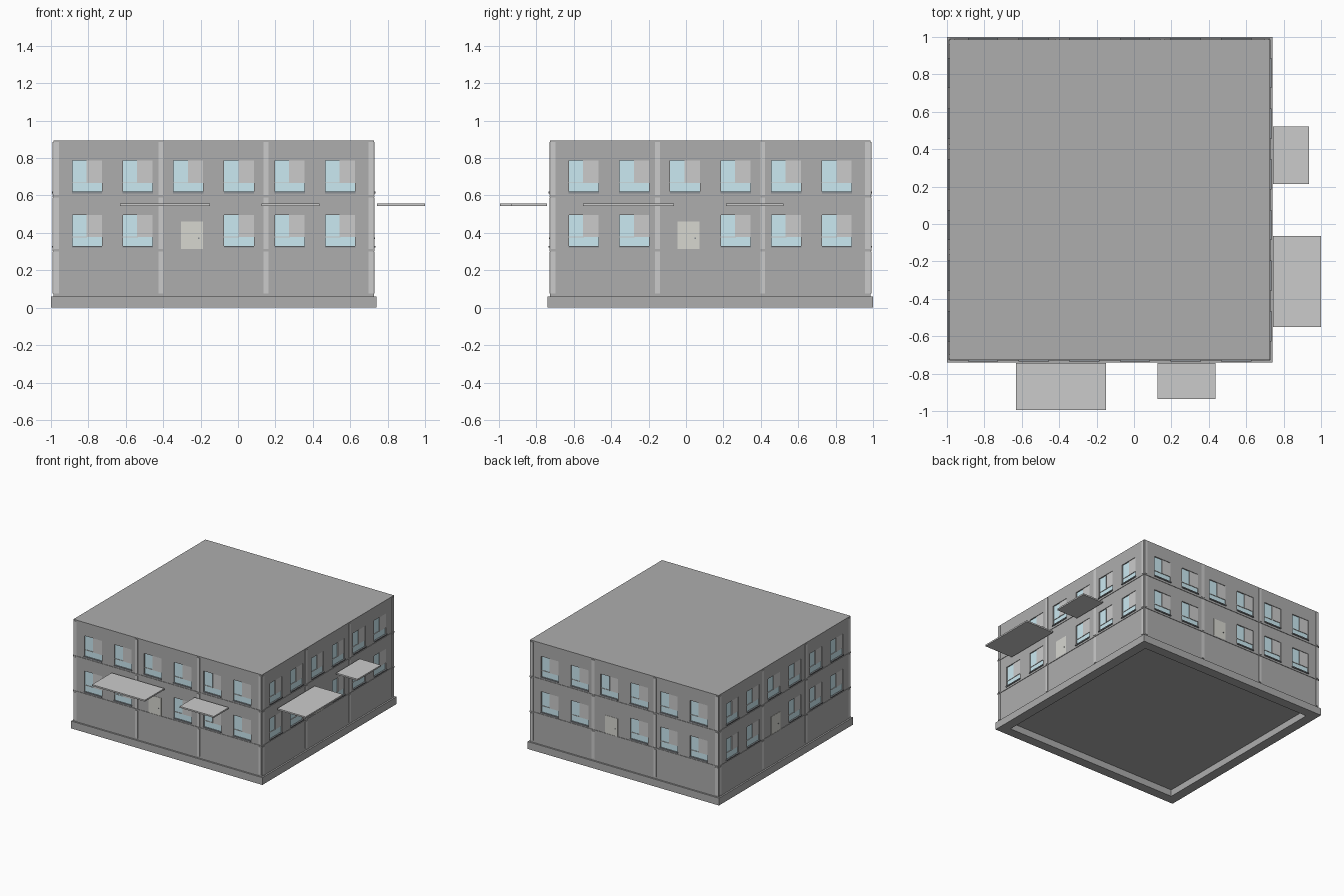
import bpy, bmesh
from mathutils import Matrix, Vector
from math import pi

if "Cube" in bpy.data.objects:
    bpy.data.objects.remove(bpy.data.objects["Cube"])

CX, CY = -0.13, 0.13      # building centre
H = 0.857                 # half width of the walls


def material(name, rgb):
    m = bpy.data.materials.new(name)
    m.diffuse_color = (*rgb, 1)
    m.use_nodes = True
    m.node_tree.nodes["Principled BSDF"].inputs["Base Color"].default_value = m.diffuse_color
    return m


WALL = material("wall_grey", (0.42, 0.42, 0.42))
LIGHT = material("light_grey", (0.68, 0.68, 0.68))
GLASS = material("pale_blue_glass", (0.60, 0.82, 0.89))
DARK = material("sill_grey", (0.25, 0.27, 0.29))
DOOR = material("door_cream", (0.68, 0.68, 0.63))


def boxes(name, spans, mat, around=False):
    """One object from (x0,x1,y0,y1,z0,z1) boxes; around = repeat on all four walls."""
    bm = bmesh.new()
    for x0, x1, y0, y1, z0, z1 in spans:
        size = Matrix.Diagonal((x1 - x0, y1 - y0, z1 - z0, 1))
        mid = Matrix.Translation(((x0 + x1) / 2, (y0 + y1) / 2, (z0 + z1) / 2))
        for k in range(4 if around else 1):
            spin = Matrix.Translation((CX, CY, 0)) @ Matrix.Rotation(k * pi / 2, 4, 'Z') if around else Matrix()
            bmesh.ops.create_cube(bm, size=1, matrix=spin @ mid @ size)
    me = bpy.data.meshes.new(name)
    bm.to_mesh(me)
    bm.free()
    me.materials.append(mat)
    ob = bpy.data.objects.new(name, me)
    bpy.context.collection.objects.link(ob)
    return ob


def panel(u0, u1, z0, z1, out, back=0.004):
    """Box on the front wall: u across, 'out' proud of the wall."""
    return (u0, u1, -H - out, -H + back, z0, z1)


# Main block and the hollow plinth ring under it
body = boxes("building_body", [(CX - H, CX + H, CY - H, CY + H, 0.055, 0.895)], WALL)
boxes("plinth", [(-0.87, 0.79, -0.87, -0.79, 0, 0.06)], WALL, True)

# Pilasters in three storeys with thin bands between them
pilasters = [panel(u - 0.013, u + 0.013, a, b, 0.004)
             for u in (-0.84, -0.283, 0.28, 0.84)
             for a, b in ((0.075, 0.3), (0.315, 0.588), (0.603, 0.885))]
boxes("pilasters", pilasters, LIGHT, True)
boxes("floor_bands", [panel(-H, H, z, z + 0.01, 0.004) for z in (0.303, 0.591)], WALL, True)

# Windows: recessed openings with glass, blind and sill
glass, blinds, sills, bars, holes = [], [], [], [], []
for row, z in enumerate((0.325, 0.615)):
    for i in range(6):
        if row == 0 and i == 2:
            continue          # the door stands here
        a = -0.677 + 0.2708 * i - 0.079
        holes.append(panel(a, a + 0.158, z, z + 0.171, 0.02, 0.012))
        glass.append(panel(a, a + 0.158, z, z + 0.171, -0.009, 0.014))
        blinds.append(panel(a + 0.08, a + 0.158, z + 0.052, z + 0.171, -0.004, 0.01))
        bars.append(panel(a, a + 0.08, z + 0.051, z + 0.055, -0.005, 0.01))
        bars.append(panel(a + 0.076, a + 0.08, z + 0.052, z + 0.171, -0.003, 0.01))
        sills.append(panel(a - 0.002, a + 0.16, z - 0.004, z + 0.005, 0.008))
cutter = boxes("window_cutter", holes, WALL, True)
cutter.hide_render = True
cutter.hide_viewport = True
cut = body.modifiers.new("window_openings", 'BOOLEAN')
cut.operation, cut.object, cut.solver = 'DIFFERENCE', cutter, 'EXACT'
boxes("window_glass", glass, GLASS, True)
boxes("window_blinds", blinds, LIGHT, True)
boxes("window_bars", bars, LIGHT, True)
boxes("window_sills", sills, DARK, True)

# Door panel with a small handle
boxes("door", [panel(-0.175, -0.058, 0.31, 0.46, 0.002)], DOOR, True)
boxes("door_handle", [panel(-0.085, -0.077, 0.368, 0.374, 0.006)], DARK, True)

# Flat canopies on the front and right sides
boxes("canopies", [(-0.63, -0.15, -0.995, -0.742, 0.544, 0.556),
                   (0.125, 0.435, -0.935, -0.742, 0.544, 0.556),
                   (0.742, 1.0, -0.55, -0.065, 0.544, 0.556),
                   (0.742, 0.935, 0.215, 0.52, 0.544, 0.556)], LIGHT)
